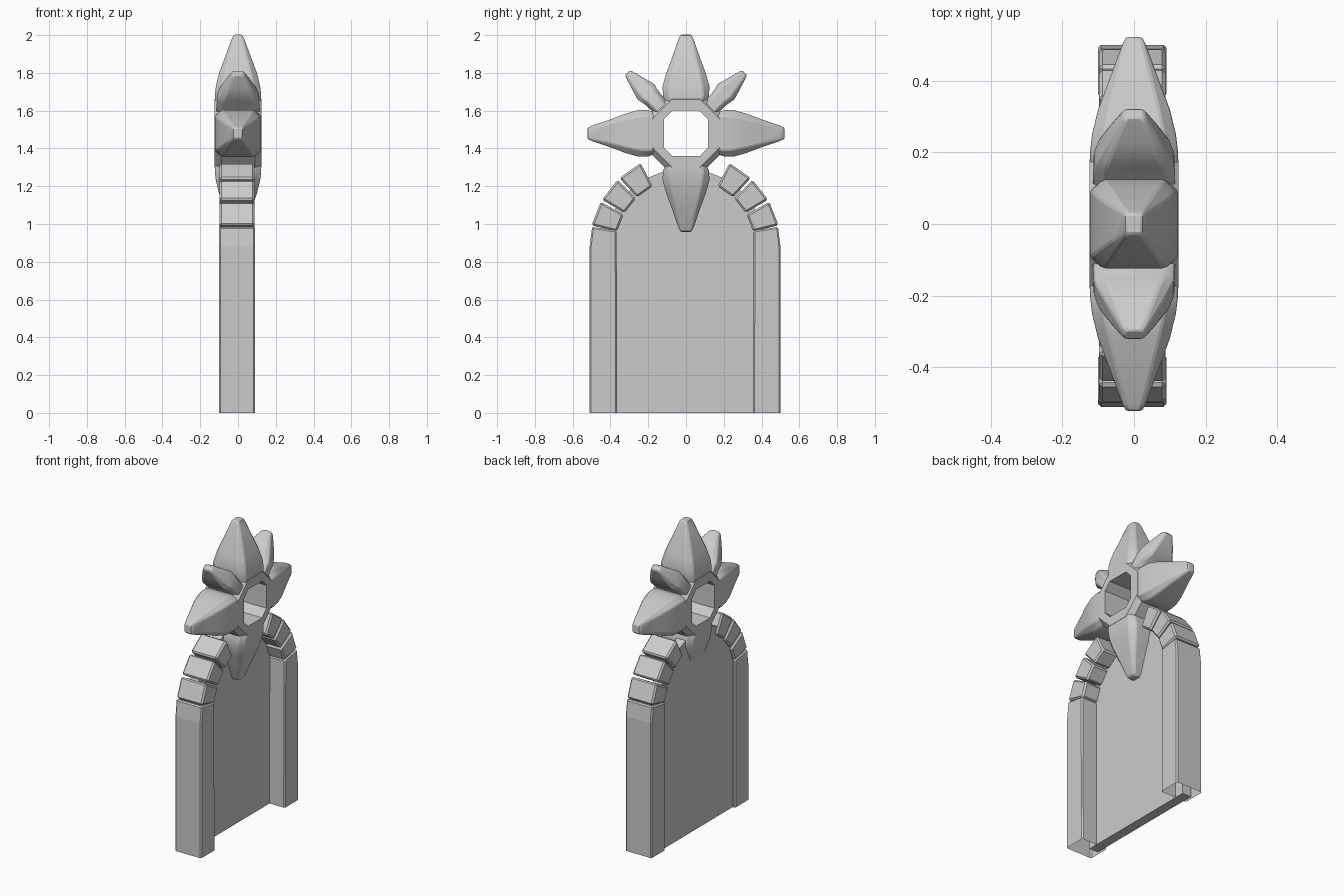
import bpy, bmesh, math
from math import sin, cos, radians

if "Cube" in bpy.data.objects:
    bpy.data.objects.remove(bpy.data.objects["Cube"])

GY, GX = -0.005, -0.005      # gate centre
AZ = 0.87                    # arch spring height
HUB_Z = 1.48                 # star centre height


def make(name, verts, faces, bevel=0.0, smooth=False):
    me = bpy.data.meshes.new(name)
    me.from_pydata(verts, [], faces)
    bm = bmesh.new()
    bm.from_mesh(me)
    bmesh.ops.recalc_face_normals(bm, faces=bm.faces)
    bm.to_mesh(me)
    bm.free()
    ob = bpy.data.objects.new(name, me)
    bpy.context.collection.objects.link(ob)
    if bevel:
        m = ob.modifiers.new("bevel", 'BEVEL')
        m.width, m.segments = bevel, 1
        m.limit_method, m.angle_limit = 'ANGLE', radians(35)
    if smooth:
        bpy.context.view_layer.objects.active = ob
        ob.select_set(True)
        bpy.ops.object.shade_smooth_by_angle(angle=radians(30))
        ob.select_set(False)
    return ob


def slab(name, outline, x0, x1, bevel=0.0, open_bottom=False):
    """Extrude a (y, z) outline along x; edge 0 -> 1 is the bottom."""
    n = len(outline)
    verts = [(x, y, z) for x in (x0, x1) for y, z in outline]
    faces = [tuple(range(n)), tuple(range(n, 2 * n))]
    for i in range(1 if open_bottom else 0, n):
        j = (i + 1) % n
        faces.append((i, j, n + j, n + i))
    return make(name, verts, faces, bevel)


def loft(name, rings, caps, closed=False, bevel=0.0, smooth=False):
    n = len(rings[0])
    verts = [v for r in rings for v in r]
    faces = []
    for k in range(len(rings) if closed else len(rings) - 1):
        a, b = k * n, ((k + 1) % len(rings)) * n
        faces += [(a + i, a + (i + 1) % n, b + (i + 1) % n, b + i) for i in range(n)]
    if caps:
        faces += [tuple(range(n)), tuple(range(len(verts) - n, len(verts)))]
    return make(name, verts, faces, bevel, smooth)


def polar(r, deg):
    return r * cos(radians(deg)), AZ + r * sin(radians(deg))


# posts with open bottoms, and three arch stones above each
XA, XB = GX - 0.095, GX + 0.095
for side, tag in ((-1, "left"), (1, "right")):
    post = [(0.36, 0), (0.505, 0), (0.505, 0.88), (0.492, 0.985), (0.362, 0.965)]
    slab("post_" + tag, [(GY + side * y, z) for y, z in post], XA, XB, 0.008, True)
    for k, (a0, a1) in enumerate(((14, 29), (30.5, 45.5), (47, 62.5))):
        pts = [polar(0.372, a0), polar(0.51, a0), polar(0.51, a1), polar(0.372, a1)]
        slab(f"arch_stone_{tag}_{k}", [(GY + side * y, z) for y, z in pts],
             XA + 0.002, XB - 0.002, 0.01)

# recessed door panel with arched top
arc = [polar(0.425, a) for a in range(0, 181, 15)]
slab("door_panel", [(GY - 0.425, 0), (GY + 0.425, 0)] + [(GY + y, z) for y, z in arc],
     -0.083, -0.02)

# star hub: octagonal ring with an octagonal hole
hole = [(.117, .075), (.072, .12), (-.072, .12), (-.117, .075),
        (-.117, -.075), (-.072, -.12), (.072, -.12), (.117, -.075)]


def octagon(r):
    return [(r * cos(radians(22.5 + 45 * i)), r * sin(radians(22.5 + 45 * i))) for i in range(8)]


hub = [(-.124, hole), (-.124, octagon(.195)), (-.09, octagon(.225)),
       (.09, octagon(.225)), (.124, octagon(.195)), (.124, hole)]
loft("star_hub", [[(x, y, HUB_Z + z) for y, z in pts] for x, pts in hub], False, True)


def spike(name, deg, sections):
    """Chamfered box sections (radius, x half, x half at side, half width, face half width)."""
    c, s = cos(radians(deg)), sin(radians(deg))
    rings = []
    for r, hx, b, hw, a in sections:
        oct_ = [(hx, a), (b, hw), (-b, hw), (-hx, a), (-hx, -a), (-b, -hw), (b, -hw), (hx, -a)]
        rings.append([(x, r * c - w * s, HUB_Z + r * s + w * c) for x, w in oct_])
    loft(name, rings, True, bevel=0.005, smooth=True)


# four large spikes
large = [(.15, .122, .09, .105, .082), (.20, .123, .09, .122, .092),
         (.25, .117, .084, .124, .088), (.32, .1, .07, .104, .073),
         (.40, .07, .05, .074, .052), (.50, .033, .024, .04, .03),
         (.522, .022, .017, .028, .021)]
for i, d in enumerate((0, 90, 180, 270)):
    spike(f"large_spike_{i}", d, large)

# two small spikes on the upper diagonals
small = [(.17, .115, .085, .045, .03), (.26, .112, .085, .05, .03),
         (.305, .098, .072, .06, .035), (.37, .068, .05, .042, .025),
         (.43, .038, .028, .024, .015), (.446, .028, .02, .018, .011)]
for i, d in enumerate((46, 134)):
    spike(f"small_spike_{i}", d, small)
